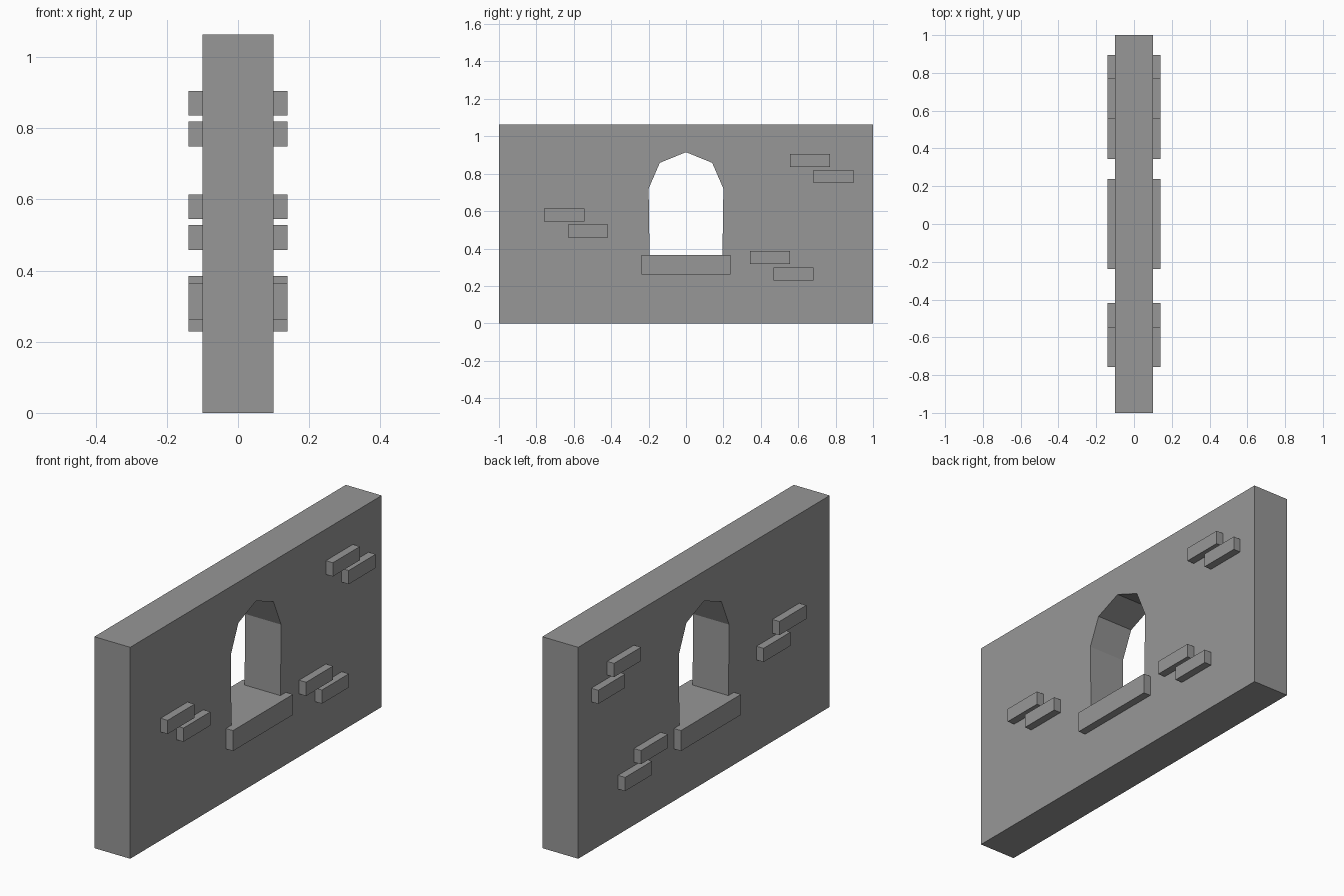
import bpy
import bmesh
from mathutils import Vector

cube = bpy.data.objects.get("Cube")
if cube:
    bpy.data.objects.remove(cube, do_unlink=True)

LENGTH, HEIGHT, DEPTH = 2.0, 1.064, 0.2
TRIM_DEPTH = 0.278

stone = bpy.data.materials.new("grey_stone")
stone.use_nodes = True
colour = (0.31, 0.31, 0.31, 1)
stone.diffuse_color = colour
stone.node_tree.nodes["Principled BSDF"].inputs["Base Color"].default_value = colour


def finish(name, bm):
    bmesh.ops.recalc_face_normals(bm, faces=bm.faces)
    mesh = bpy.data.meshes.new(name)
    bm.to_mesh(mesh)
    bm.free()
    mesh.materials.append(stone)
    obj = bpy.data.objects.new(name, mesh)
    bpy.context.collection.objects.link(obj)
    return obj


def block(name, y, z, width, height):
    """Box running right through the wall, placed by its centre."""
    bm = bmesh.new()
    bmesh.ops.create_cube(bm, size=1)
    bmesh.ops.scale(bm, vec=(TRIM_DEPTH, width, height), verts=bm.verts)
    bmesh.ops.translate(bm, vec=(0, y, z), verts=bm.verts)
    return finish(name, bm)


def wall(outlines):
    """Fill the outer outline around the opening, then extrude the depth."""
    bm = bmesh.new()
    for outline in outlines:
        verts = [bm.verts.new((-DEPTH / 2, y, z)) for y, z in outline]
        for a, b in zip(verts, verts[1:] + verts[:1]):
            bm.edges.new((a, b))
    bmesh.ops.triangle_fill(bm, edges=bm.edges[:], use_beauty=True,
                            normal=Vector((-1, 0, 0)))
    result = bmesh.ops.extrude_face_region(bm, geom=bm.faces[:])
    moved = [g for g in result["geom"] if isinstance(g, bmesh.types.BMVert)]
    bmesh.ops.translate(bm, vec=(DEPTH, 0, 0), verts=moved)
    return finish("wall", bm)


# Wall with a faceted arched window opening
half = LENGTH / 2
border = [(-half, 0), (half, 0), (half, HEIGHT), (-half, HEIGHT)]
arch_side = [(0.194, 0.31), (0.2, 0.72), (0.14, 0.858)]
opening = arch_side + [(0, 0.915)] + [(-y, z) for y, z in reversed(arch_side)]
wall([border, opening])

# Window sill
block("window_sill", 0, 0.313, 0.477, 0.103)

# Staggered pairs of protruding bricks
for label, y, z in (("upper", 0.663, 0.871),
                    ("middle", -0.651, 0.58),
                    ("lower", 0.45, 0.351)):
    block(label + "_brick_a", y, z, 0.214, 0.069)
    block(label + "_brick_b", y + 0.126, z - 0.087, 0.214, 0.069)
